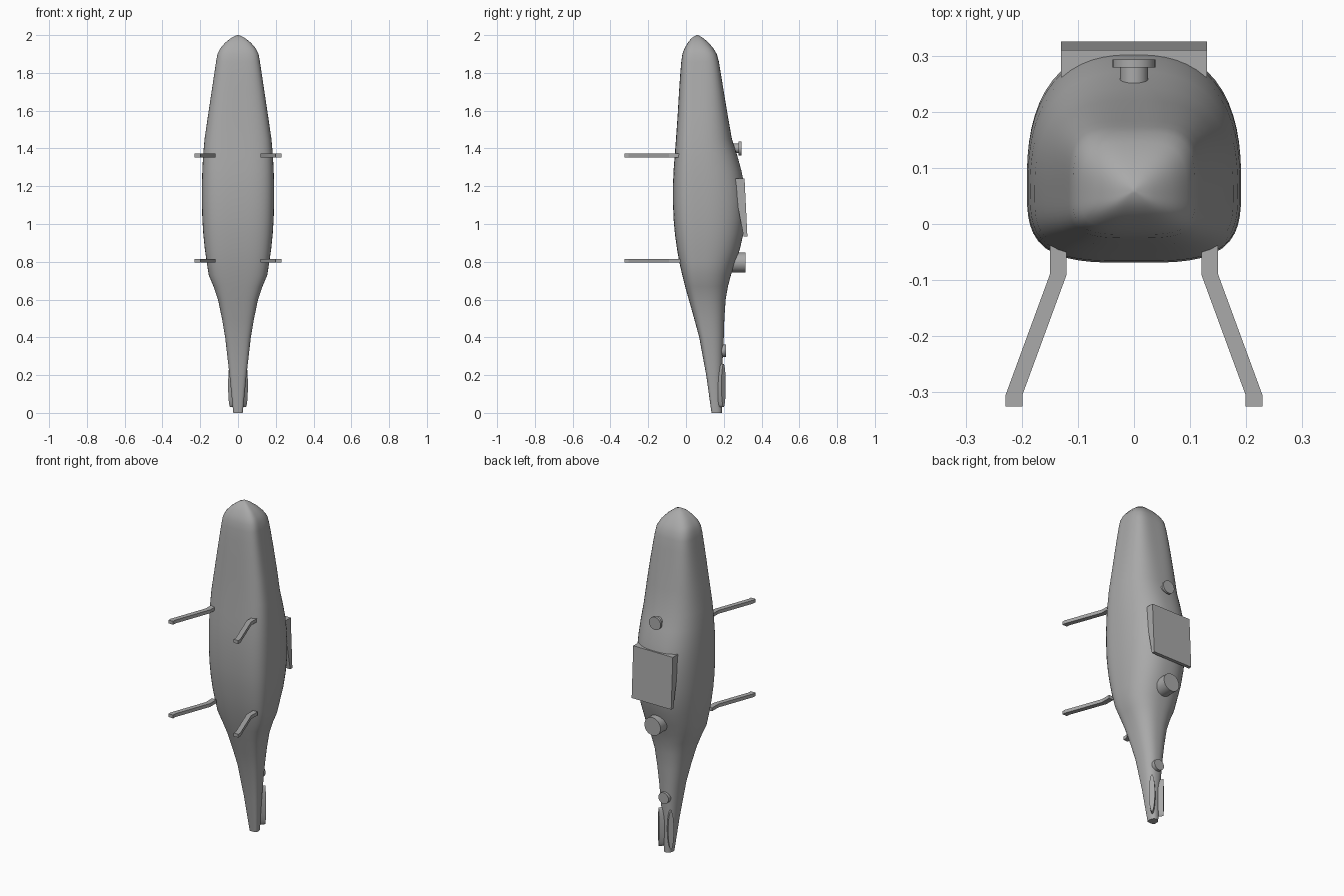
import bpy, bmesh, math
from mathutils import Vector, Matrix

if "Cube" in bpy.data.objects:
    bpy.data.objects.remove(bpy.data.objects["Cube"], do_unlink=True)

grey = bpy.data.materials.new("plain grey")
grey.use_nodes = True
grey.diffuse_color = (0.4, 0.4, 0.4, 1)
grey.node_tree.nodes["Principled BSDF"].inputs["Base Color"].default_value = (0.4, 0.4, 0.4, 1)


def finish(name, bm, angle=None):
    bmesh.ops.recalc_face_normals(bm, faces=bm.faces)
    mesh = bpy.data.meshes.new(name)
    bm.to_mesh(mesh)
    bm.free()
    mesh.materials.append(grey)
    obj = bpy.data.objects.new(name, mesh)
    bpy.context.collection.objects.link(obj)
    if angle:
        bpy.ops.object.select_all(action="DESELECT")
        obj.select_set(True)
        bpy.context.view_layer.objects.active = obj
        bpy.ops.object.shade_smooth_by_angle(angle=math.radians(angle))
    return obj


def loft(name, rings, angle=None):
    bm = bmesh.new()
    loops = [[bm.verts.new(p) for p in ring] for ring in rings]
    n = len(loops[0])
    for a, b in zip(loops, loops[1:]):
        for i in range(n):
            j = (i + 1) % n
            bm.faces.new((a[i], a[j], b[j], b[i]))
    bm.faces.new(loops[0])
    bm.faces.new(loops[-1])
    return finish(name, bm, angle)


# Hull: squared front and rounder back, as (z, front y, back y, half width, back exponent)
stations = [
    (0, .135, .19, .025, 2.2), (.2, .107, .19, .045, 2.3),
    (.4, .07, .2, .068, 2.4), (.5, .043, .203, .085, 2.5),
    (.6, .015, .21, .106, 2.5), (.67, -.005, .222, .13, 2.5),
    (.73, -.02, .238, .155, 2.5), (.8, -.036, .262, .166, 2.5),
    (.87, -.048, .286, .176, 2.5), (.95, -.059, .304, .184, 2.5),
    (1.03, -.066, .314, .189, 2.5), (1.12, -.069, .315, .191, 2.5),
    (1.2, -.069, .309, .191, 2.5), (1.28, -.066, .294, .189, 2.5),
    (1.36, -.06, .272, .185, 2.5), (1.45, -.053, .243, .177, 2.6),
    (1.58, -.044, .22, .158, 3), (1.7, -.037, .2, .14, 3.4),
    (1.8, -.03, .184, .125, 3.7), (1.86, -.025, .174, .116, 3.8),
    (1.9, -.019, .163, .109, 3.8), (1.93, -.008, .145, .094, 3.5),
    (1.96, .01, .12, .068, 3), (1.985, .03, .09, .036, 2.5), (2, .055, .065, .005, 2),
]


def section(z, front, back, half, power, count=64):
    mid = front + (back - front) * .37
    ring = []
    for i in range(count):
        t = math.tau * i / count
        c, s = math.cos(t), math.sin(t)
        e = power if s > 0 else 3.5
        r = (abs(c) ** e + abs(s) ** e) ** (-1 / e)
        depth = back - mid if s > 0 else mid - front
        ring.append((half * r * c, mid + depth * r * s, z))
    return ring


loft("hull", [section(*s) for s in stations], 35)

# Four bent legs reaching forward
leg_path = [(.135, -.03), (.135, -.09), (.214, -.305), (.214, -.325)]
for row, z in (("upper", 1.362), ("lower", .805)):
    for side, sx in (("left", 1), ("right", -1)):
        rings = [[(sx * (x + dx), y, z + dz)
                  for dx, dz in ((-.015, -.01), (.015, -.01), (.015, .01), (-.015, .01))]
                 for x, y in leg_path]
        loft(f"{row}_{side}_leg", rings)

# Tilted panel housing on the back
panel = []
for x in (-.13, .13):
    panel.append([(x, .262, 1.24), (x, .31, 1.24), (x, .325, .935), (x, .305, .935), (x, .277, 1.08)])
loft("back_panel", panel)


# Round fittings along the back, pointing to +y
def fitting(name, z, y0, y1, radius):
    bm = bmesh.new()
    place = Matrix.Translation((0, (y0 + y1) / 2, z)) @ Matrix.Rotation(math.pi / 2, 4, "X")
    bmesh.ops.create_cone(bm, cap_ends=True, segments=32, radius1=radius, radius2=radius,
                          depth=y1 - y0, matrix=place)
    finish(name, bm, 35)


fitting("upper_cap", 1.4, .279, .293, .038)
fitting("upper_cap_stem", 1.4, .24, .28, .025)
fitting("exhaust_tube", .796, .22, .315, .053)
fitting("tail_cap", .33, .18, .212, .033)

# Pair of lens-shaped tail fins spread diagonally
for side, sx in (("left", 1), ("right", -1)):
    out = Vector((sx, 1, 0)).normalized()
    across = Vector((sx, -1, 0)).normalized()
    rings = []
    for base in (Vector((sx * .012, .17, .145)), Vector((sx * .041, .199, .145))):
        rings.append([base + across * .016 * math.sin(t) + Vector((0, 0, .115 * math.cos(t)))
                      for t in (math.tau * i / 24 for i in range(24))])
    loft(f"{side}_tail_fin", rings, 35)
